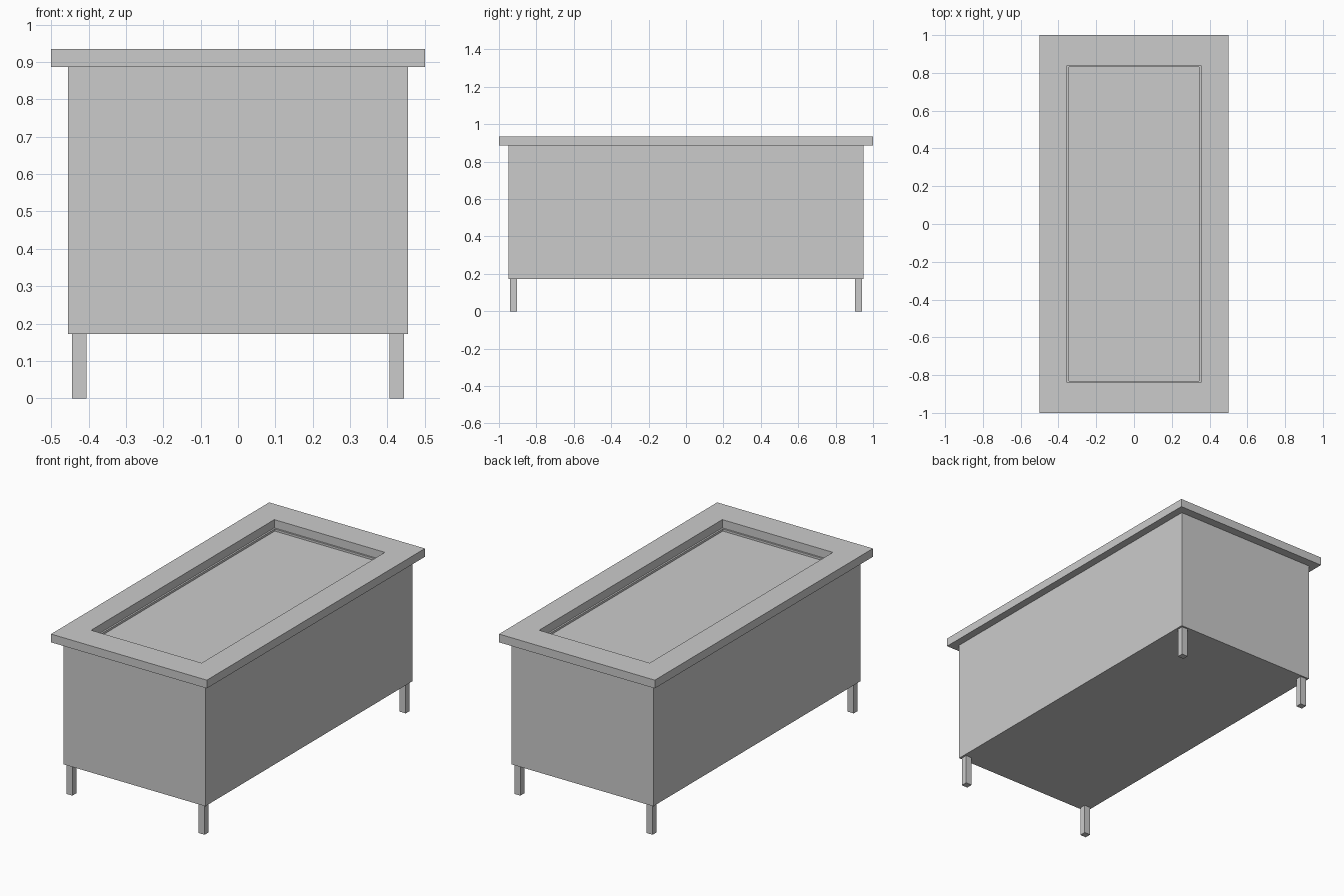
import bpy, bmesh

if "Cube" in bpy.data.objects:
    bpy.data.objects.remove(bpy.data.objects["Cube"])


def rect_loft(name, rings, closed=False):
    """Skin a series of centred rectangles (half x, half y, z)."""
    bm = bmesh.new()
    loops = [[bm.verts.new((sx * hx, sy * hy, z))
              for sx, sy in ((-1, -1), (1, -1), (1, 1), (-1, 1))]
             for hx, hy, z in rings]
    pairs = list(zip(loops, loops[1:]))
    if closed:
        pairs.append((loops[-1], loops[0]))
    else:
        bm.faces.new(loops[0])
        bm.faces.new(loops[-1])
    for a, b in pairs:
        for i in range(4):
            j = (i + 1) % 4
            bm.faces.new((a[i], a[j], b[j], b[i]))
    bmesh.ops.recalc_face_normals(bm, faces=bm.faces)
    mesh = bpy.data.meshes.new(name)
    bm.to_mesh(mesh)
    bm.free()
    obj = bpy.data.objects.new(name, mesh)
    bpy.context.collection.objects.link(obj)
    return obj


LEG_TOP, BODY_TOP, TOP = 0.172, 0.887, 0.935
FLOOR = 0.875

# Cabinet body with a shallow sunken panel in its top
rect_loft("cabinet_body", [
    (0.455, 0.95, LEG_TOP), (0.455, 0.95, BODY_TOP),
    (0.345, 0.83, BODY_TOP), (0.345, 0.83, FLOOR)])

# Overhanging top frame with a rectangular opening
rect_loft("top_frame", [
    (0.5, 1.0, BODY_TOP), (0.5, 1.0, TOP),
    (0.355, 0.84, TOP), (0.355, 0.84, BODY_TOP)], closed=True)

# Four square legs
for sx, side in ((-1, "left"), (1, "right")):
    for sy, end in ((-1, "front"), (1, "back")):
        leg = rect_loft(f"{end}_{side}_leg", [(0.0195, 0.0185, 0), (0.0195, 0.0185, LEG_TOP)])
        leg.location = (sx * 0.4245, sy * 0.922, 0)
